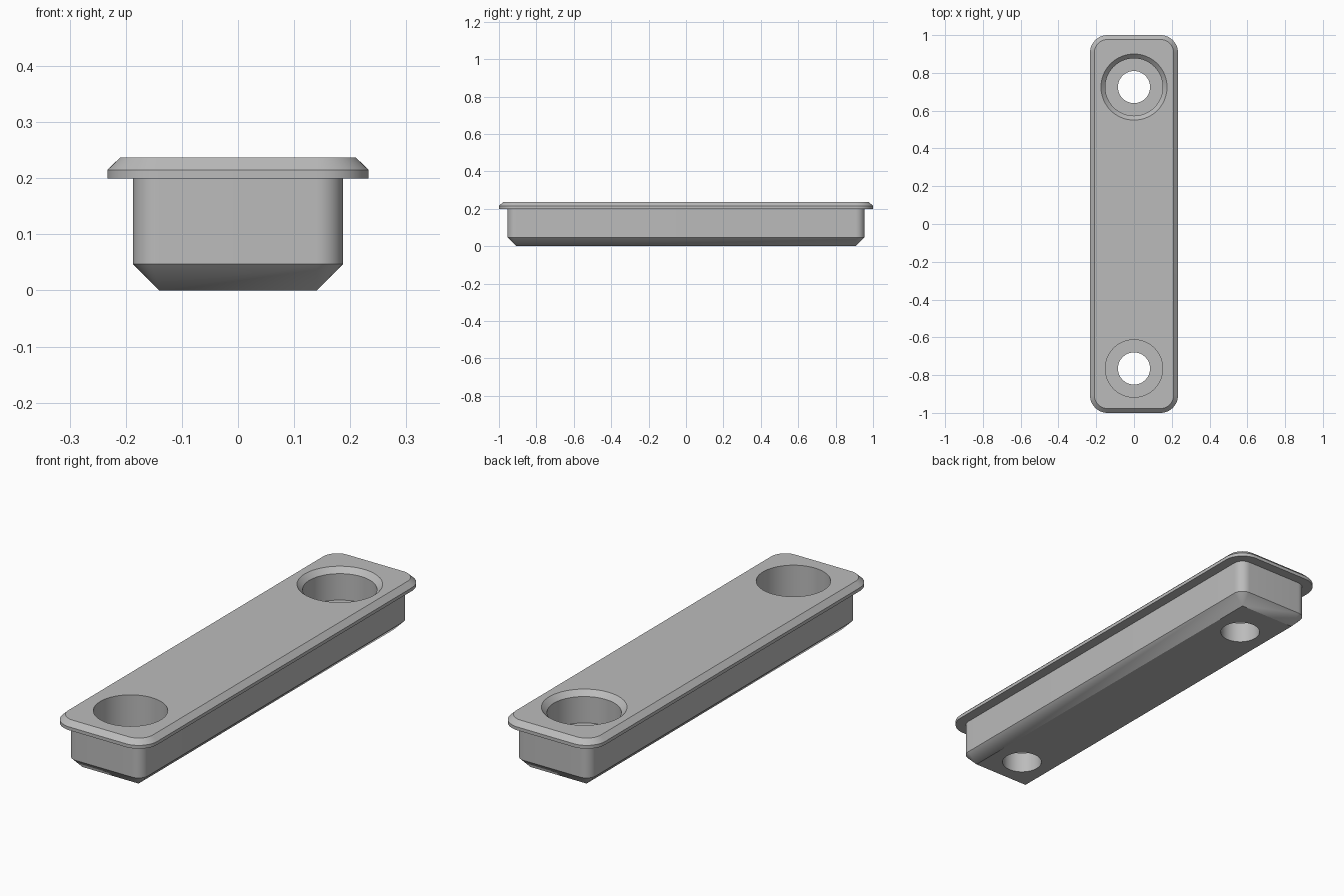
import bpy, bmesh
from math import sin, cos, pi, radians

cube = bpy.data.objects.get("Cube")
if cube:
    bpy.data.objects.remove(cube, do_unlink=True)

grey = bpy.data.materials.new("plain grey")
grey.use_nodes = True
grey.diffuse_color = (0.5, 0.5, 0.5, 1)
grey.node_tree.nodes["Principled BSDF"].inputs["Base Color"].default_value = (0.5, 0.5, 0.5, 1)

CORNER_STEPS = 12
TOP = 0.237
FLOOR = 0.095


def rounded_rect(hx, hy, r, z):
    """Outline with the same point count for every radius."""
    points = []
    for i, (sx, sy) in enumerate([(1, 1), (-1, 1), (-1, -1), (1, -1)]):
        for k in range(CORNER_STEPS + 1):
            a = (i + k / CORNER_STEPS) * pi / 2
            points.append((sx * (hx - r) + r * cos(a), sy * (hy - r) + r * sin(a), z))
    return points


def circle(r, y, z, n=64):
    return [(r * cos(2 * pi * k / n), y + r * sin(2 * pi * k / n), z) for k in range(n)]


def loft(name, outlines):
    """Skin a closed solid through a stack of outlines."""
    bm = bmesh.new()
    rings = [[bm.verts.new(p) for p in outline] for outline in outlines]
    n = len(rings[0])
    for low, high in zip(rings, rings[1:]):
        for i in range(n):
            j = (i + 1) % n
            bm.faces.new((low[i], low[j], high[j], high[i]))
    bm.faces.new(rings[0][::-1])
    bm.faces.new(rings[-1])
    bmesh.ops.remove_doubles(bm, verts=bm.verts, dist=1e-5)
    bmesh.ops.recalc_face_normals(bm, faces=bm.faces)
    mesh = bpy.data.meshes.new(name)
    bm.to_mesh(mesh)
    bm.free()
    mesh.materials.append(grey)
    obj = bpy.data.objects.new(name, mesh)
    bpy.context.collection.objects.link(obj)
    return obj


# Tapered block with a chamfered flange on top
plate = loft("flanged_block", [
    rounded_rect(0.14, 0.908, 0, 0),
    rounded_rect(0.187, 0.955, 0.047, 0.047),
    rounded_rect(0.187, 0.955, 0.047, 0.2),
    rounded_rect(0.233, 1.0, 0.093, 0.2),
    rounded_rect(0.233, 1.0, 0.093, 0.215),
    rounded_rect(0.21, 0.977, 0.07, TOP),
])

# Counterbored screw holes; the rear one has a chamfered mouth
bore = [(0.085, -0.1), (0.085, FLOOR), (0.152, FLOOR)]
plain_mouth = [(0.152, TOP + 0.1)]
chamfered_mouth = [(0.152, TOP - 0.023), (0.175, TOP), (0.195, TOP + 0.02)]
holes = [("front_hole_cutter", -0.765, plain_mouth),
         ("rear_hole_cutter", 0.725, chamfered_mouth)]

bpy.context.view_layer.objects.active = plate
for name, y, mouth in holes:
    cutter = loft(name, [circle(r, y, z) for r, z in bore + mouth])
    cutter.hide_render = True
    cut = plate.modifiers.new(name, "BOOLEAN")
    cut.operation = "DIFFERENCE"
    cut.solver = "EXACT"
    cut.object = cutter
    bpy.ops.object.modifier_apply(modifier=cut.name)
    bpy.data.objects.remove(cutter, do_unlink=True)

# Smooth the round walls, keep the edges crisp
bpy.ops.object.select_all(action="DESELECT")
plate.select_set(True)
bpy.ops.object.shade_smooth_by_angle(angle=radians(30))
